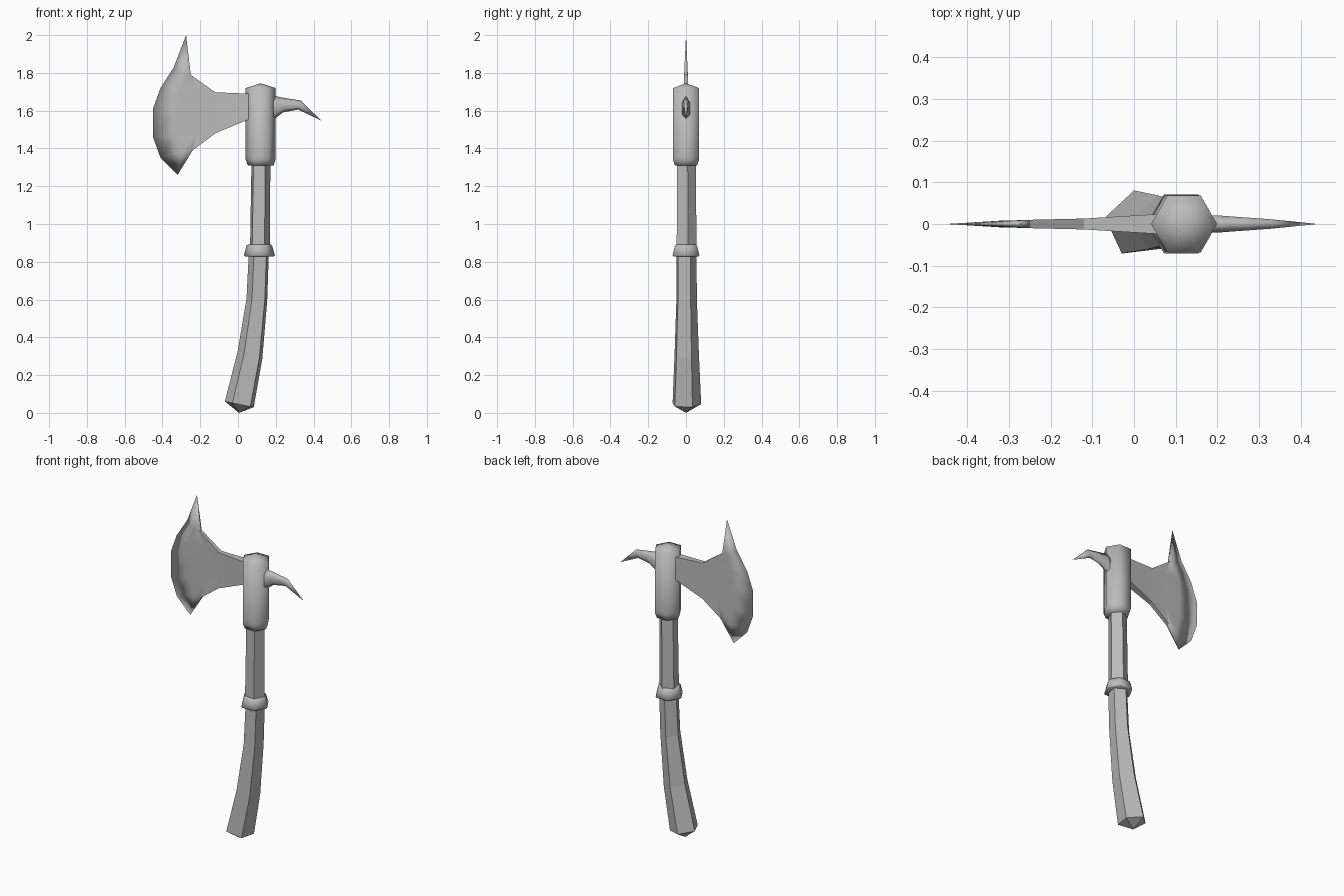
import bpy, bmesh, math

if "Cube" in bpy.data.objects:
    bpy.data.objects.remove(bpy.data.objects["Cube"])

steel = bpy.data.materials.new("plain grey")
steel.diffuse_color = (0.5, 0.5, 0.5, 1)
steel.use_nodes = True
steel.node_tree.nodes["Principled BSDF"].inputs["Base Color"].default_value = steel.diffuse_color


def finish(name, bm, smooth):
    bmesh.ops.recalc_face_normals(bm, faces=bm.faces)
    for f in bm.faces:
        f.smooth = smooth(f) if callable(smooth) else smooth
    me = bpy.data.meshes.new(name)
    bm.to_mesh(me)
    bm.free()
    me.materials.append(steel)
    ob = bpy.data.objects.new(name, me)
    bpy.context.collection.objects.link(ob)
    return ob


def loft(name, rings, smooth, start=None, end=None):
    """Skin a list of point rings; start and end are optional pole points."""
    bm = bmesh.new()
    loops = [[bm.verts.new(p) for p in r] for r in rings]
    n = len(loops[0])
    for a, b in zip(loops, loops[1:]):
        for i in range(n):
            j = (i + 1) % n
            bm.faces.new((a[i], a[j], b[j], b[i]))
    for loop, pole in ((loops[0], start), (loops[-1], end)):
        if pole:
            v = bm.verts.new(pole)
            for i in range(n):
                bm.faces.new((loop[i], loop[(i + 1) % n], v))
        else:
            bm.faces.new(loop)
    return finish(name, bm, smooth)


def ring(n, cx, z, r, turn=0, tilt=0):
    pts = []
    for i in range(n):
        a = math.radians(turn + 360 * i / n)
        x = r * math.cos(a)
        pts.append((cx + x, r * math.sin(a), z + tilt * x))
    return pts


# Curved five-sided handle, with a pointed butt
loft("lower_handle", [
    ring(5, 0.010, 0.045, 0.081, 25, -0.2),
    ring(5, 0.066, 0.305, 0.069, 25, -0.3),
    ring(5, 0.102, 0.60, 0.058, 25, -0.1),
    ring(5, 0.113, 0.86, 0.056, 25)], False, start=(0.005, 0, 0))
loft("upper_handle", [
    ring(5, 0.114, 0.86, 0.056, 10),
    ring(5, 0.119, 1.33, 0.053, 10)], False)

# Grip collar
loft("collar", [
    ring(6, 0.113, 0.828, 0.075), ring(6, 0.113, 0.834, 0.082),
    ring(6, 0.113, 0.885, 0.068), ring(6, 0.113, 0.892, 0.058)], True)

# Hexagonal head socket
loft("head_socket", [
    ring(6, 0.12, 1.31, 0.068), ring(6, 0.12, 1.34, 0.079),
    ring(6, 0.12, 1.36, 0.079), ring(6, 0.12, 1.72, 0.079)],
    True, end=(0.12, 0, 1.745))

# Back spike: elliptical sections drooping to a point
sections = [(0.17, 1.605, 0.075, 0.024), (0.20, 1.61, 0.062, 0.023),
            (0.25, 1.628, 0.037, 0.019), (0.325, 1.63, 0.024, 0.013)]
loft("back_spike", [
    [(x + 0.3 * h * math.sin(k * math.pi / 3 + math.pi / 6),
      w * math.cos(k * math.pi / 3 + math.pi / 6),
      z + h * math.sin(k * math.pi / 3 + math.pi / 6)) for k in range(6)]
    for x, z, h, w in sections], True, end=(0.44, 0, 1.548))

# Blade: one half as five-point columns from socket to cutting edge, mirrored
def column(x, top, bottom):
    return [(x, top + (bottom - top) * i / 4) for i in range(5)]


columns = [
    (column(0.06, 1.69, 1.555), 0.024),
    (column(-0.12, 1.697, 1.48), 0.013),
    ([(-0.25, 1.79), (-0.215, 1.70), (-0.20, 1.60), (-0.215, 1.49), (-0.24, 1.39)], 0.010),
    ([(-0.285, 1.79), (-0.31, 1.71), (-0.32, 1.60), (-0.32, 1.48), (-0.295, 1.38)], 0.008),
    ([(-0.34, 1.83), (-0.41, 1.72), (-0.45, 1.61), (-0.45, 1.46), (-0.41, 1.35)], 0.0)]
bm = bmesh.new()
grid = [[bm.verts.new((x, -t, z)) for x, z in pts] for pts, t in columns]
for a, b in zip(grid, grid[1:]):
    for i in range(4):
        bm.faces.new((a[i], a[i + 1], b[i + 1], b[i]))
for row, tip in ((0, (-0.275, 0, 2.0)), (4, (-0.32, 0, 1.26))):
    point = bm.verts.new(tip)
    neck, mid, edge = (grid[c][row] for c in (2, 3, 4))
    bm.faces.new((point, neck, mid))
    bm.faces.new((point, mid, edge))
    # Flat rim along the neck
    rim = [bm.verts.new((grid[c][row].co.x, 0, grid[c][row].co.z)) for c in range(3)]
    for c in range(2):
        bm.faces.new((grid[c][row], grid[c + 1][row], rim[c + 1], rim[c]))
    bm.faces.new((neck, point, rim[2]))
both = bmesh.ops.duplicate(bm, geom=bm.verts[:] + bm.edges[:] + bm.faces[:])
for g in both["geom"]:
    if isinstance(g, bmesh.types.BMVert):
        g.co.y *= -1
bmesh.ops.remove_doubles(bm, verts=bm.verts, dist=0.0001)
finish("axe_blade", bm, lambda f: f.calc_center_median().x < -0.2)
